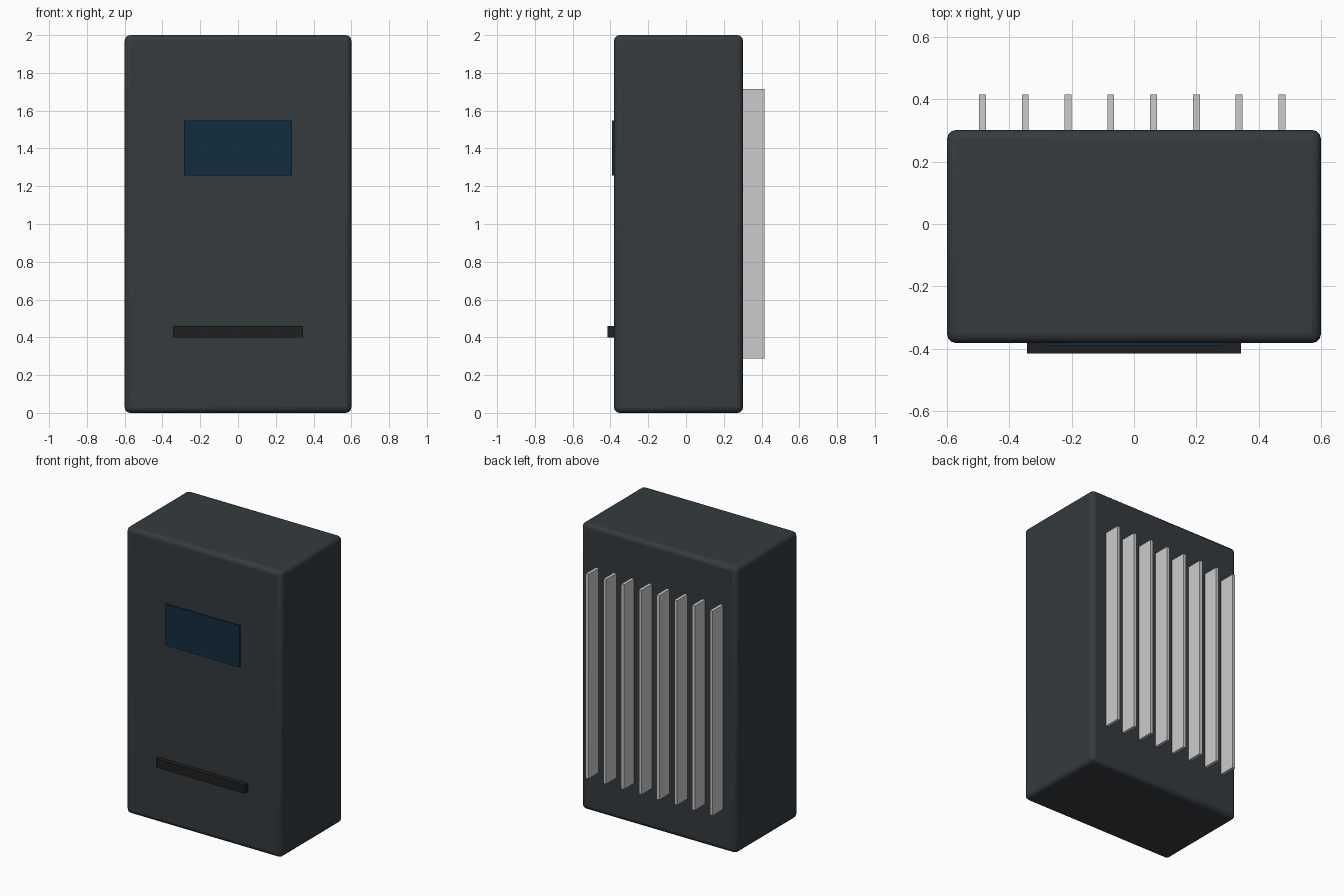
import bpy

if "Cube" in bpy.data.objects:
    bpy.data.objects.remove(bpy.data.objects["Cube"])


def material(name, rgb):
    mat = bpy.data.materials.new(name)
    mat.diffuse_color = (*rgb, 1.0)
    mat.use_nodes = True
    mat.node_tree.nodes["Principled BSDF"].inputs["Base Color"].default_value = mat.diffuse_color
    return mat


def box(name, x, y, z, mat=None, bevel=0.0):
    """Box spanning the given (min, max) ranges, with optional rounded edges."""
    spans = (x, y, z)
    bpy.ops.mesh.primitive_cube_add(size=1, location=[(a + b) / 2 for a, b in spans])
    obj = bpy.context.object
    obj.name = name
    obj.scale = [b - a for a, b in spans]
    bpy.ops.object.transform_apply(location=False, rotation=False, scale=True)
    if mat:
        obj.data.materials.append(mat)
    if bevel:
        mod = obj.modifiers.new("rounded_edges", "BEVEL")
        mod.width = bevel
        mod.segments = 3
        bpy.ops.object.shade_smooth_by_angle()
    return obj


shell = material("dark_shell", (0.035, 0.043, 0.048))
glass = material("blue_screen", (0.007, 0.026, 0.05))
black = material("black_trim", (0.014, 0.014, 0.014))

# Cabinet body
box("cabinet", (-0.60, 0.60), (-0.382, 0.302), (0.0, 2.0), shell, bevel=0.03)

# Front display and slot bar
box("display", (-0.286, 0.286), (-0.392, -0.37), (1.258, 1.548), glass)
box("front_bar", (-0.343, 0.343), (-0.415, -0.37), (0.40, 0.46), black)

# Row of vertical cooling fins on the back
for i in range(8):
    cx = -0.486 + i * 0.1372
    box(f"cooling_fin_{i + 1}", (cx - 0.011, cx + 0.011), (0.29, 0.415), (0.288, 1.716))
